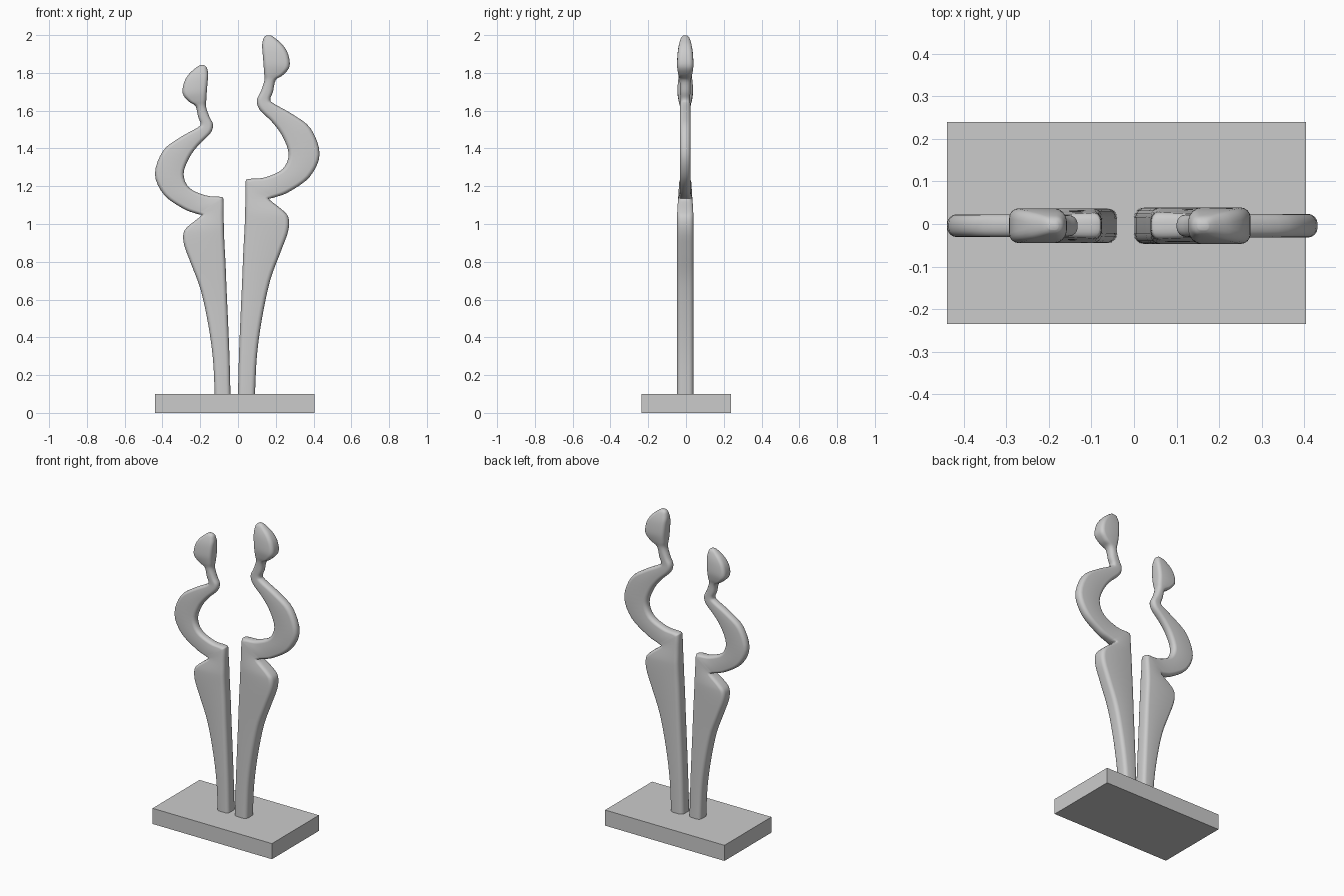
import bpy
import bmesh
import math
from mathutils import Vector

cube = bpy.data.objects.get("Cube")
if cube:
    bpy.data.objects.remove(cube, do_unlink=True)

stone = bpy.data.materials.new("grey stone")
stone.use_nodes = True
stone_colour = (0.6, 0.6, 0.6, 1)
stone.diffuse_color = stone_colour
stone.node_tree.nodes["Principled BSDF"].inputs["Base Color"].default_value = stone_colour

BASE_TOP = 0.1
CENTRE_Y = -0.004

# Each station: inner x, inner z, outer x, outer z, half depth
legs = [
    (0, .1, .09, .1, .043),
    (.005, .3, .1, .3, .043),
    (.013, .5, .127, .5, .043),
    (.022, .7, .17, .7, .043),
    (.028, .85, .225, .85, .043),
    (.034, .96, .265, .96, .043),
    (.037, 1.03, .268, 1.03, .043),
    (.038, 1.07, .24, 1.07, .042),
    (.039, 1.13, .168, 1.128, .038),
]
torso = [
    (.04, 1.22, .18, 1.137, .033),
    (.055, 1.238, .2, 1.143, .031),
    (.14, 1.246, .27, 1.17, .028),
    (.235, 1.29, .38, 1.25, .028),
    (.268, 1.37, .432, 1.37, .028),
    (.235, 1.465, .385, 1.505, .028),
    (.18, 1.54, .29, 1.58, .028),
    (.115, 1.605, .19, 1.637, .027),
    (.1, 1.655, .171, 1.66, .026),
]
head = [
    (.12, 1.7, .185, 1.7, .027),
    (.14, 1.76, .2, 1.762, .03),
    (.138, 1.8, .24, 1.79, .037),
    (.135, 1.85, .273, 1.835, .043),
    (.13, 1.91, .265, 1.9, .04),
    (.128, 1.95, .235, 1.95, .033),
    (.136, 1.985, .195, 1.985, .022),
    (.15, 1.998, .175, 1.998, .01),
]


def spline(rows, steps):
    """Refine the stations with a smooth curve through all of them."""
    rows = [Vector(row) for row in rows]
    result = []
    for i in range(len(rows) - 1):
        before, start, end = rows[max(i - 1, 0)], rows[i], rows[i + 1]
        after = rows[min(i + 2, len(rows) - 1)]
        for step in range(steps):
            t = step / steps
            leave = (end - before) / 2
            arrive = (after - start) / 2
            result.append(start + leave * t
                          + (3 * (end - start) - 2 * leave - arrive) * t ** 2
                          + (2 * (start - end) + leave + arrive) * t ** 3)
    result.append(rows[-1])
    return result


def section(half_width, half_depth, corner_steps=4):
    """Rounded rectangle as (across, depth) pairs."""
    radius = min(0.024, half_width * 0.85, half_depth * 0.85)
    points = []
    for corner, (sx, sy) in enumerate([(1, 1), (-1, 1), (-1, -1), (1, -1)]):
        for step in range(corner_steps + 1):
            angle = (corner + step / corner_steps) * math.pi / 2
            points.append((sx * (half_width - radius) + radius * math.cos(angle),
                           sy * (half_depth - radius) + radius * math.sin(angle)))
    return points


def finish(bm, name):
    bmesh.ops.recalc_face_normals(bm, faces=bm.faces[:])
    mesh = bpy.data.meshes.new(name)
    bm.to_mesh(mesh)
    bm.free()
    mesh.materials.append(stone)
    obj = bpy.data.objects.new(name, mesh)
    bpy.context.collection.objects.link(obj)
    return obj


def make_figure(name, offset, scale_x, scale_y, scale_z):
    """Loft rounded sections from the feet to the crown."""
    bm = bmesh.new()
    rings = []
    for ix, iz, ox, oz, depth in spline(legs + torso + head, 4):
        inner, outer = Vector((ix, 0, iz)), Vector((ox, 0, oz))
        middle = (inner + outer) / 2
        across = (outer - inner).normalized()
        ring = []
        for u, v in section((outer - inner).length / 2, depth):
            p = middle + across * u
            ring.append(bm.verts.new((offset + p.x * scale_x,
                                      CENTRE_Y + v * scale_y,
                                      BASE_TOP + (p.z - BASE_TOP) * scale_z)))
        rings.append(ring)
    for low, high in zip(rings, rings[1:]):
        for i in range(len(low)):
            j = (i + 1) % len(low)
            bm.faces.new((low[i], low[j], high[j], high[i]))
    bm.faces.new(rings[0])
    bm.faces.new(rings[-1])
    obj = finish(bm, name)
    bpy.ops.object.select_all(action="DESELECT")
    obj.select_set(True)
    bpy.context.view_layer.objects.active = obj
    bpy.ops.object.shade_smooth_by_angle(angle=math.radians(50))


# The short figure is a smaller mirrored copy of the tall one
make_figure("tall_figure", 0, 1, 1, 1)
make_figure("short_figure", -0.04, -0.925, 0.95, 0.917)

# Plinth
bm = bmesh.new()
bmesh.ops.create_cube(bm, size=1)
bmesh.ops.scale(bm, vec=(0.845, 0.475, BASE_TOP), verts=bm.verts[:])
bmesh.ops.translate(bm, vec=(-0.0175, 0.002, BASE_TOP / 2), verts=bm.verts[:])
finish(bm, "plinth")
